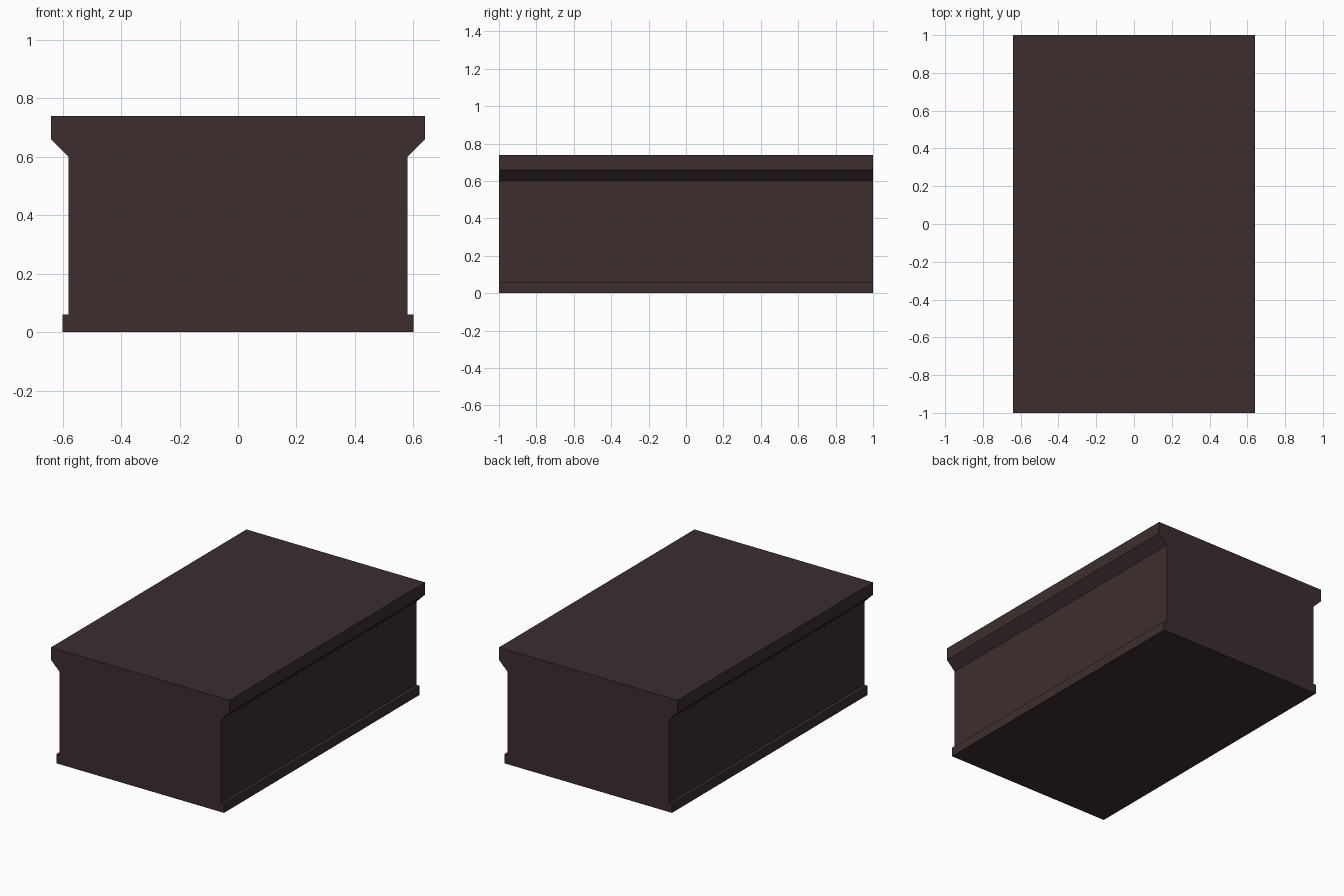
import bpy, bmesh

if "Cube" in bpy.data.objects:
    bpy.data.objects.remove(bpy.data.objects["Cube"])

# Single dark brown colour
mat = bpy.data.materials.new("dark brown")
mat.diffuse_color = (0.046, 0.027, 0.028, 1.0)
mat.use_nodes = True
mat.node_tree.nodes["Principled BSDF"].inputs["Base Color"].default_value = mat.diffuse_color

# Half profile (x, z): plinth, wall, sloped flare, cap
half = [(0.60, 0.0), (0.60, 0.06), (0.58, 0.06), (0.58, 0.60), (0.64, 0.66), (0.64, 0.74)]
profile = half + [(-x, z) for x, z in reversed(half)]

# Extrude the mirrored profile along y
bm = bmesh.new()
face = bm.faces.new([bm.verts.new((x, -1.0, z)) for x, z in profile])
res = bmesh.ops.extrude_face_region(bm, geom=[face], use_keep_orig=True)
verts = [g for g in res["geom"] if isinstance(g, bmesh.types.BMVert)]
bmesh.ops.translate(bm, verts=verts, vec=(0, 2.0, 0))
bmesh.ops.recalc_face_normals(bm, faces=bm.faces)

mesh = bpy.data.meshes.new("wall_block")
bm.to_mesh(mesh)
bm.free()
mesh.materials.append(mat)
obj = bpy.data.objects.new("wall_block", mesh)
bpy.context.collection.objects.link(obj)
